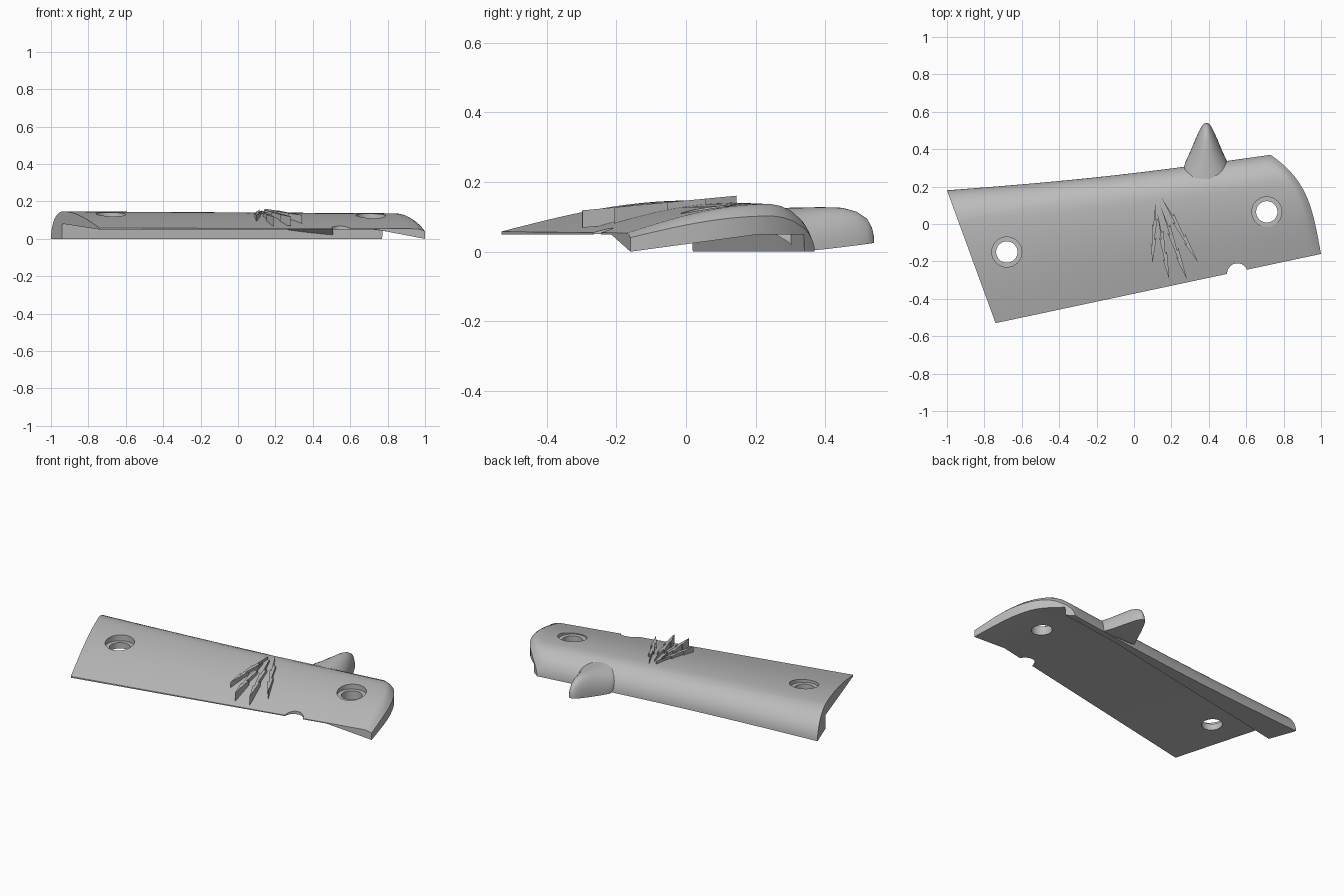
import bpy, bmesh
from math import sin, cos, pi, sqrt, radians
from mathutils import Vector

cube = bpy.data.objects.get("Cube")
if cube:
    bpy.data.objects.remove(cube, do_unlink=True)

grey = bpy.data.materials.new("plain grey")
grey.use_nodes = True
grey.diffuse_color = (0.5, 0.5, 0.5, 1)
grey.node_tree.nodes["Principled BSDF"].inputs["Base Color"].default_value = (0.5, 0.5, 0.5, 1)


def make_object(name, bm):
    bmesh.ops.remove_doubles(bm, verts=bm.verts, dist=0.0001)
    bmesh.ops.recalc_face_normals(bm, faces=bm.faces)
    mesh = bpy.data.meshes.new(name)
    bm.to_mesh(mesh)
    bm.free()
    mesh.materials.append(grey)
    obj = bpy.data.objects.new(name, mesh)
    bpy.context.collection.objects.link(obj)
    return obj


def smooth(obj):
    bpy.ops.object.select_all(action="DESELECT")
    obj.select_set(True)
    bpy.context.view_layer.objects.active = obj
    bpy.ops.object.shade_smooth_by_angle(angle=radians(30))


def strip(bm, row_a, row_b):
    for i in range(len(row_a) - 1):
        bm.faces.new((row_a[i], row_a[i + 1], row_b[i + 1], row_b[i]))


# Grip panel: u runs along its length, t from the front edge to the back edge
def plan(u, t):
    left = Vector((-0.74 - 0.26 * t, -0.53 + 0.71 * t))
    right = Vector((1 - 0.1 * t - 0.17 * t ** 4, -0.16 + 0.53 * t))
    p = left.lerp(right, u)
    p.y -= 0.018 * t ** 4 * sin(pi * u)
    return p


def top_height(u, t):
    if t < 0.76:
        z = 0.058 + 0.089 * sin(pi / 2 * t / 0.76)
    else:
        z = 0.147 * sqrt(max(0, 1 - ((t - 0.76) / 0.24) ** 2))
    bevel = max(0, (u - 0.975) / 0.025)
    return z * (1 - 0.07 * u) * (1 - 0.25 * bevel ** 1.5)


def under_height(u, t):
    dip = max(0, (u - 0.85) / 0.15)
    return 0.05 * (1 - dip * (1 - min(1, t / 0.7))) + 0.04 * t * (1 - u)


bm = bmesh.new()
tops, bottoms = [], []
for u in [0.05 * i for i in range(20)] + [0.975, 0.985, 0.993, 1]:
    lip = 0.77 + 0.17 * min(1, u / 0.78)
    inner = [lip * i / 17 for i in range(18)]
    outer = [1 - (1 - lip - 0.004) * (1 - i / 11) ** 2 for i in range(12)]
    top, bottom = [], []
    for t in inner + outer:
        x, y = plan(u, t)
        top.append(bm.verts.new((x, y, top_height(u, t))))
        bottom.append(bm.verts.new((x, y, under_height(u, t) if t <= lip else 0)))
    tops.append(top)
    bottoms.append(bottom)
for rows in (tops, bottoms):
    for a, b in zip(rows, rows[1:]):
        strip(bm, a, b)
for k in (0, -1):
    strip(bm, tops[k], bottoms[k])
    strip(bm, [r[k] for r in tops], [r[k] for r in bottoms])
panel = make_object("grip_panel", bm)


# Screw holes with counterbores, and the notch in the front edge
def drill(x, y, radius, floor):
    bm = bmesh.new()
    bmesh.ops.create_cone(bm, cap_ends=True, segments=48, radius1=radius, radius2=radius, depth=0.5)
    bmesh.ops.translate(bm, verts=bm.verts, vec=(x, y, floor + 0.25))
    cutter = make_object("drill_cutter", bm)
    cutter.hide_render = True
    mod = panel.modifiers.new("drill", "BOOLEAN")
    mod.operation = "DIFFERENCE"
    mod.solver = "EXACT"
    mod.object = cutter
    bpy.context.view_layer.objects.active = panel
    bpy.ops.object.modifier_apply(modifier=mod.name)
    bpy.data.objects.remove(cutter, do_unlink=True)


for x, y in ((-0.68, -0.15), (0.71, 0.065)):
    drill(x, y, 0.08, 0.105)
    drill(x, y, 0.057, -0.2)
drill(0.553, -0.265, 0.055, -0.2)
smooth(panel)

# Thumb rest: arched sections (y, half width, base height, top height)
sections = [(0.24, 0.12, 0.06, 0.125), (0.29, 0.122, 0.03, 0.126), (0.33, 0.113, 0.002, 0.127),
            (0.39, 0.085, 0.006, 0.128), (0.45, 0.06, 0.013, 0.126), (0.49, 0.042, 0.018, 0.115),
            (0.52, 0.027, 0.022, 0.095), (0.534, 0.016, 0.024, 0.07), (0.54, 0.006, 0.025, 0.045)]
bm = bmesh.new()
rows = []
for y, w, low, high in sections:
    rows.append([bm.verts.new((0.387 + w * cos(pi * i / 20), y, low + (high - low) * sin(pi * i / 20)))
                 for i in range(21)])
for a, b in zip(rows, rows[1:]):
    strip(bm, a, b)
    bm.faces.new((a[0], a[-1], b[-1], b[0]))
bm.faces.new(rows[0])
bm.faces.new(rows[-1])
smooth(make_object("thumb_rest", bm))

# Raised zigzag bolts fanning out across the face
zigzag = [(0, 0), (0.3, 0.4), (0.27, 1), (0.62, 0.5), (0.58, 1.1), (1, 0.5),
          (0.68, -0.5), (0.72, 0), (0.36, -0.6), (0.4, -0.1)]
bolts = [((0.115, 0.12), (0.09, -0.21)), ((0.125, 0.06), (0.18, -0.3)),
         ((0.14, 0.1), (0.275, -0.3)), ((0.145, 0.145), (0.335, -0.21))]
for n, (start, end) in enumerate(bolts):
    start, end = Vector(start), Vector(end)
    axis = end - start
    side = Vector((-axis.y, axis.x)).normalized() * 0.018
    bm = bmesh.new()
    upper, lower = [], []
    for along, across in zigzag + zigzag[:1]:
        x, y = start + axis * along + side * across
        z = 0.147 + 0.095 * y
        upper.append(bm.verts.new((x, y, z)))
        lower.append(bm.verts.new((x, y, z - 0.05)))
    strip(bm, upper, lower)
    bm.faces.new(upper[:-1])
    bm.faces.new(lower[:-1])
    make_object(f"raised_bolt_{n + 1}", bm)
